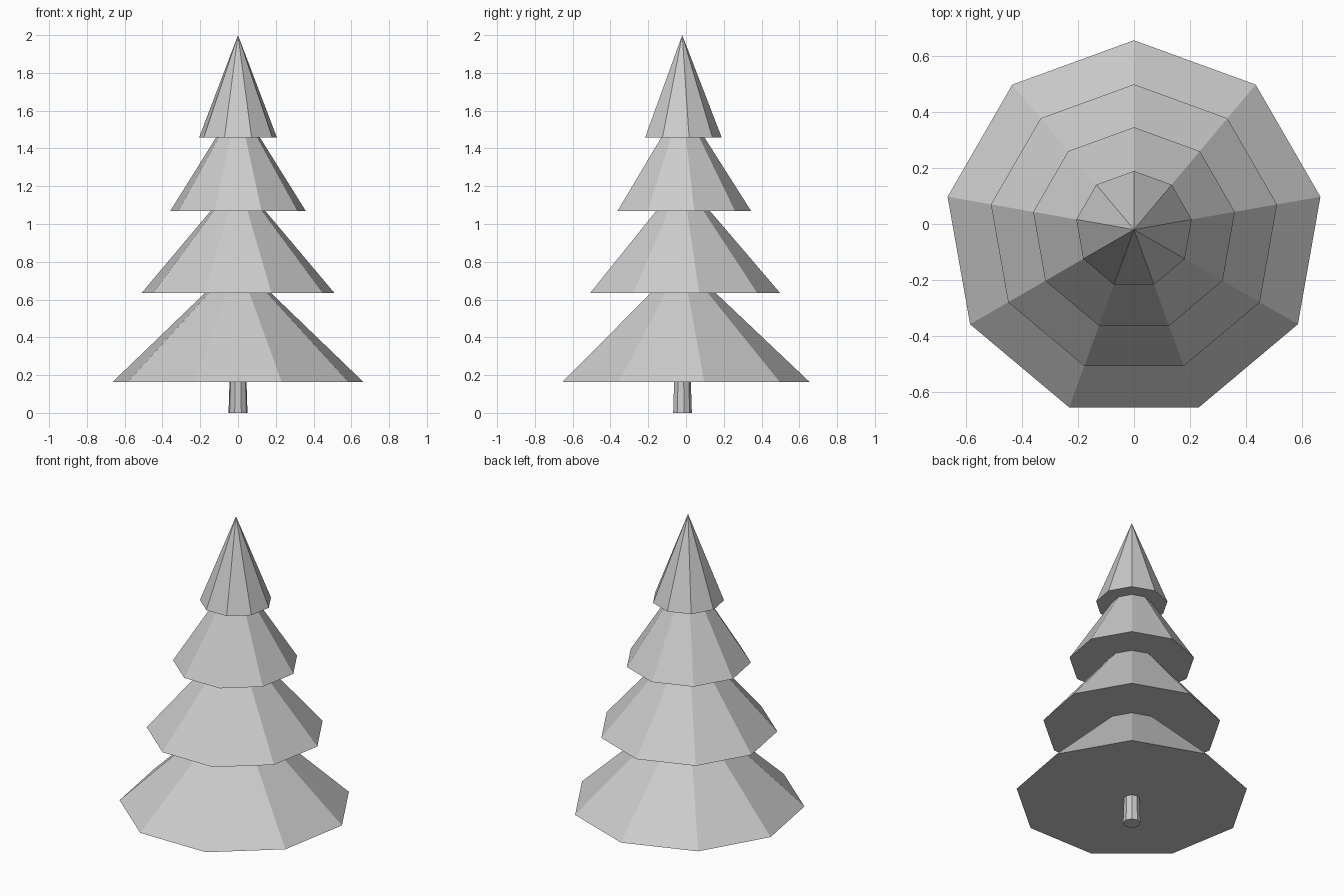
import bpy

if "Cube" in bpy.data.objects:
    bpy.data.objects.remove(bpy.data.objects["Cube"])

SIDES = 9
CENTRE_Y = -0.02  # odd-sided outline: axis sits slightly forward of the bounding centre


def cone(name, base_z, top_z, base_radius, top_radius=0.0):
    """Flat-shaded nine-sided cone with one corner pointing to the back."""
    bpy.ops.mesh.primitive_cone_add(
        vertices=SIDES, radius1=base_radius, radius2=top_radius,
        depth=top_z - base_z, location=(0, CENTRE_Y, (base_z + top_z) / 2))
    bpy.context.object.name = name


# Trunk, slightly tapered and running up into the lowest tier
cone("trunk", 0.0, 0.25, 0.051, 0.043)

# Foliage tiers: base height, tip height, radius (each tip hides in the tier above)
tiers = [
    (0.163, 0.803, 0.675),
    (0.635, 1.241, 0.518),
    (1.068, 1.644, 0.365),
    (1.458, 2.000, 0.209),
]
for i, (base_z, top_z, radius) in enumerate(tiers, 1):
    cone(f"foliage_tier_{i}", base_z, top_z, radius)
